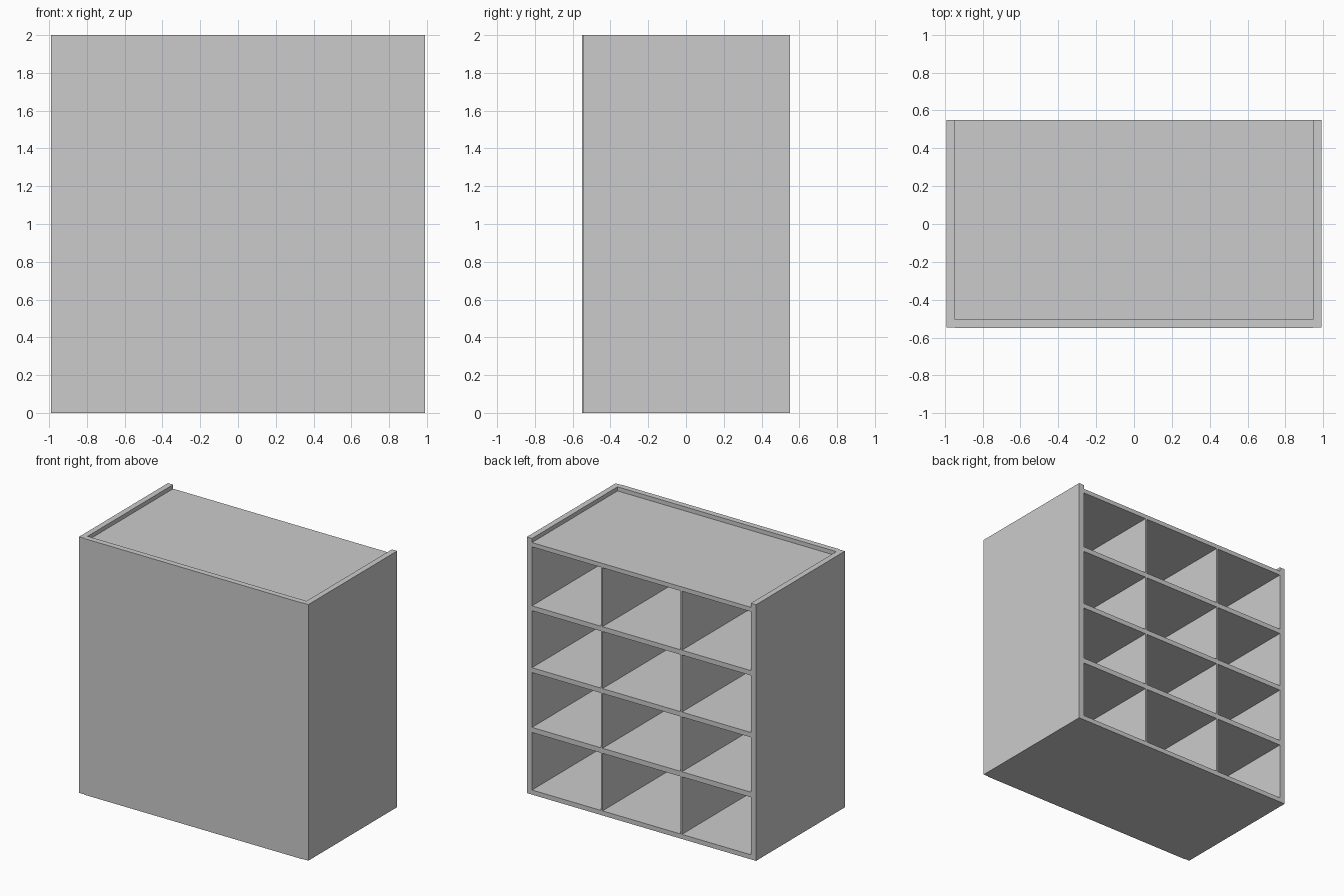
import bpy

if "Cube" in bpy.data.objects:
    bpy.data.objects.remove(bpy.data.objects["Cube"])

# One plain colour for the whole cabinet
grey = bpy.data.materials.new("light_grey")
grey.diffuse_color = (0.6, 0.6, 0.6, 1)
grey.use_nodes = True
grey.node_tree.nodes["Principled BSDF"].inputs["Base Color"].default_value = grey.diffuse_color


def box(name, x, y, z):
    """Add a box spanning the given (min, max) ranges."""
    spans = (x, y, z)
    bpy.ops.mesh.primitive_cube_add(size=1)
    ob = bpy.context.object
    ob.name = ob.data.name = name
    for v in ob.data.vertices:
        v.co = [a if c < 0 else b for c, (a, b) in zip(v.co, spans)]
    ob.data.materials.append(grey)
    return ob


W, D, H = 0.99, 0.55, 2.0      # half width, half depth, height
T = 0.045                      # panel thickness
INNER = W - T                  # inside half width
FRONT = -D + T                 # inside of the closed front
DIV = 0.007                    # half thickness of the dividers

# Side panels, set back a hair from the front panel
for label, s in (("left", -1), ("right", 1)):
    box(label + "_side", sorted((s * INNER, s * W)), (-D + 0.004, D), (0, H))

# Closed front panel, rising to the top rim
box("front_panel", (-INNER, INNER), (-D, FRONT), (0, H))

# Bottom, three shelves and the recessed top
levels = [(0, 0.036), (0.485, 0.525), (0.953, 0.991), (1.436, 1.474), (1.934, 1.968)]
names = ["bottom_board", "lower_shelf", "middle_shelf", "upper_shelf", "top_board"]
for name, z in zip(names, levels):
    box(name, (-INNER, INNER), (FRONT, D), z)

# Two thin dividers in every row
for row, (below, above) in enumerate(zip(levels, levels[1:]), 1):
    for label, x in (("left", -0.343), ("right", 0.343)):
        box(f"{label}_divider_row_{row}", (x - DIV, x + DIV), (FRONT, D), (below[1], above[0]))
